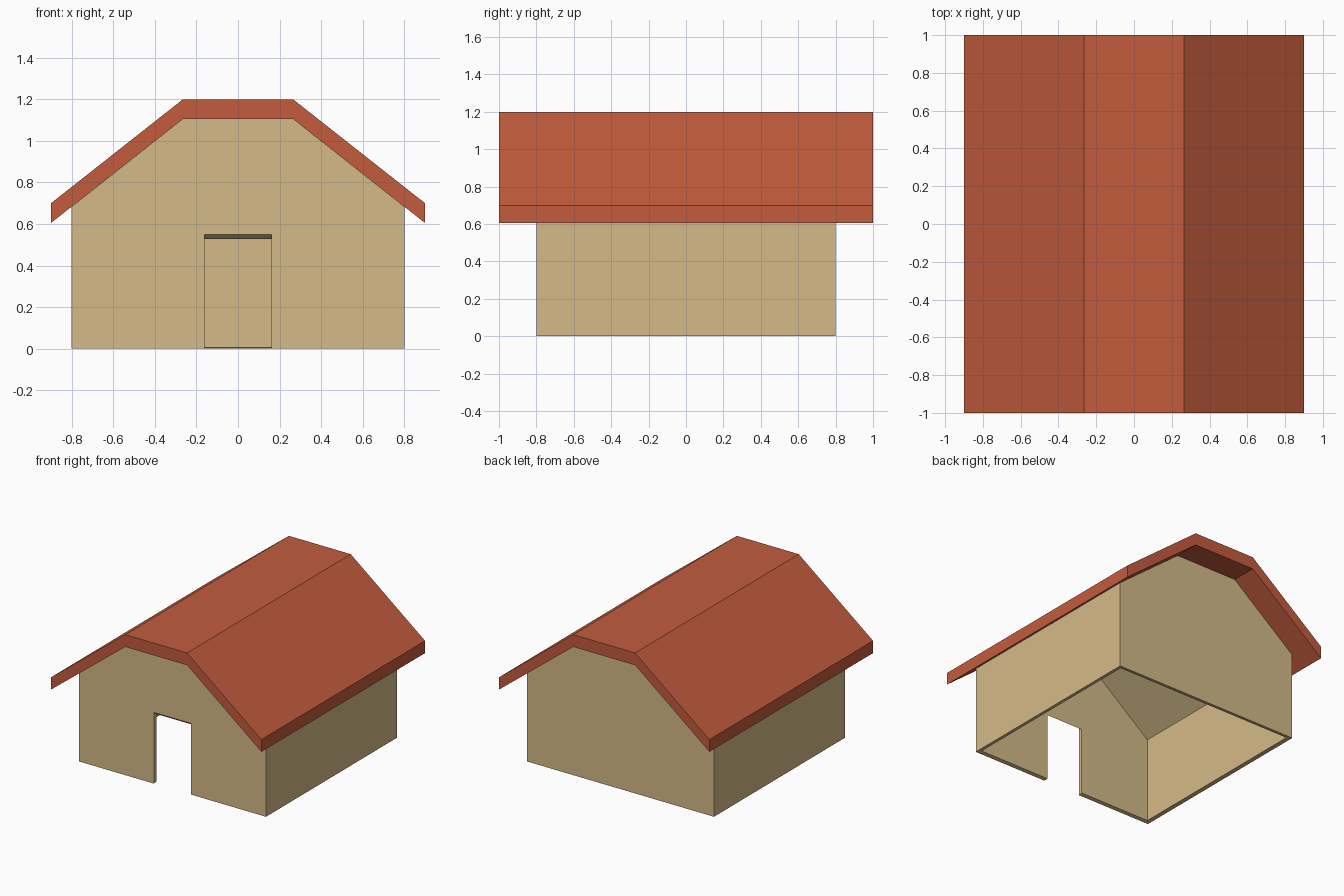
import bpy
import bmesh

if "Cube" in bpy.data.objects:
    bpy.data.objects.remove(bpy.data.objects["Cube"], do_unlink=True)


def make_material(name, srgb):
    colour = [((c + 0.055) / 1.055) ** 2.4 for c in srgb] + [1]
    mat = bpy.data.materials.new(name)
    mat.use_nodes = True
    mat.diffuse_color = colour
    mat.node_tree.nodes["Principled BSDF"].inputs["Base Color"].default_value = colour
    return mat


def finish(bm, name, mat):
    bmesh.ops.recalc_face_normals(bm, faces=bm.faces[:])
    mesh = bpy.data.meshes.new(name)
    bm.to_mesh(mesh)
    bm.free()
    mesh.materials.append(mat)
    obj = bpy.data.objects.new(name, mesh)
    bpy.context.collection.objects.link(obj)
    return obj


def mirrored(half):
    """Complete an x-symmetric outline from its right half."""
    return half + [(-x, z) for x, z in reversed(half)]


def loop(bm, outline, y):
    return [bm.verts.new((x, y, z)) for x, z in outline]


def wall_skin(bm, outline, door, y):
    """Gabled skin, open below, with a doorway notched into the front."""
    front = loop(bm, outline, -y)
    back = loop(bm, outline, y)
    notch = loop(bm, door, -y)
    bm.faces.new(front + notch)
    bm.faces.new(back[::-1])
    for i in range(len(outline) - 1):
        bm.faces.new((front[i], front[i + 1], back[i + 1], back[i]))
    return front + back + notch


tan = make_material("tan wall", (0.83, 0.73, 0.53))
red = make_material("red roof", (0.76, 0.36, 0.24))

# Hollow walls with ceiling, doorway and closed lower rim
bm = bmesh.new()
outer = wall_skin(bm, mirrored([(0.8, 0), (0.8, 0.683), (0.265, 1.105)]),
                  mirrored([(-0.16, 0), (-0.16, 0.55)]), 0.8)
rim = [e for e in bm.edges if e.is_boundary]
inner = wall_skin(bm, mirrored([(0.77, 0.005), (0.77, 0.668), (0.255, 1.075)]),
                  mirrored([(-0.16, 0.005), (-0.16, 0.527)]), 0.77)
partner = dict(zip(outer, inner))
for edge in rim:
    a, b = edge.verts
    bm.faces.new((a, b, partner[b], partner[a]))
finish(bm, "walls", tan)

# Roof slab with a flat ridge and two sloping sides
bm = bmesh.new()
top = mirrored([(0.9, 0.7), (0.265, 1.2)])
under = [(x, z - 0.095) for x, z in top]
rings = [(loop(bm, top, y), loop(bm, under, y)) for y in (-1, 1)]
(ft, fu), (bt, bu) = rings
for i in range(len(top) - 1):
    j = i + 1
    bm.faces.new((ft[i], ft[j], bt[j], bt[i]))
    bm.faces.new((fu[j], fu[i], bu[i], bu[j]))
for upper, lower in rings:
    bm.faces.new(upper + lower[::-1])
for i in (0, -1):
    bm.faces.new((ft[i], bt[i], bu[i], fu[i]))
finish(bm, "roof", red)
